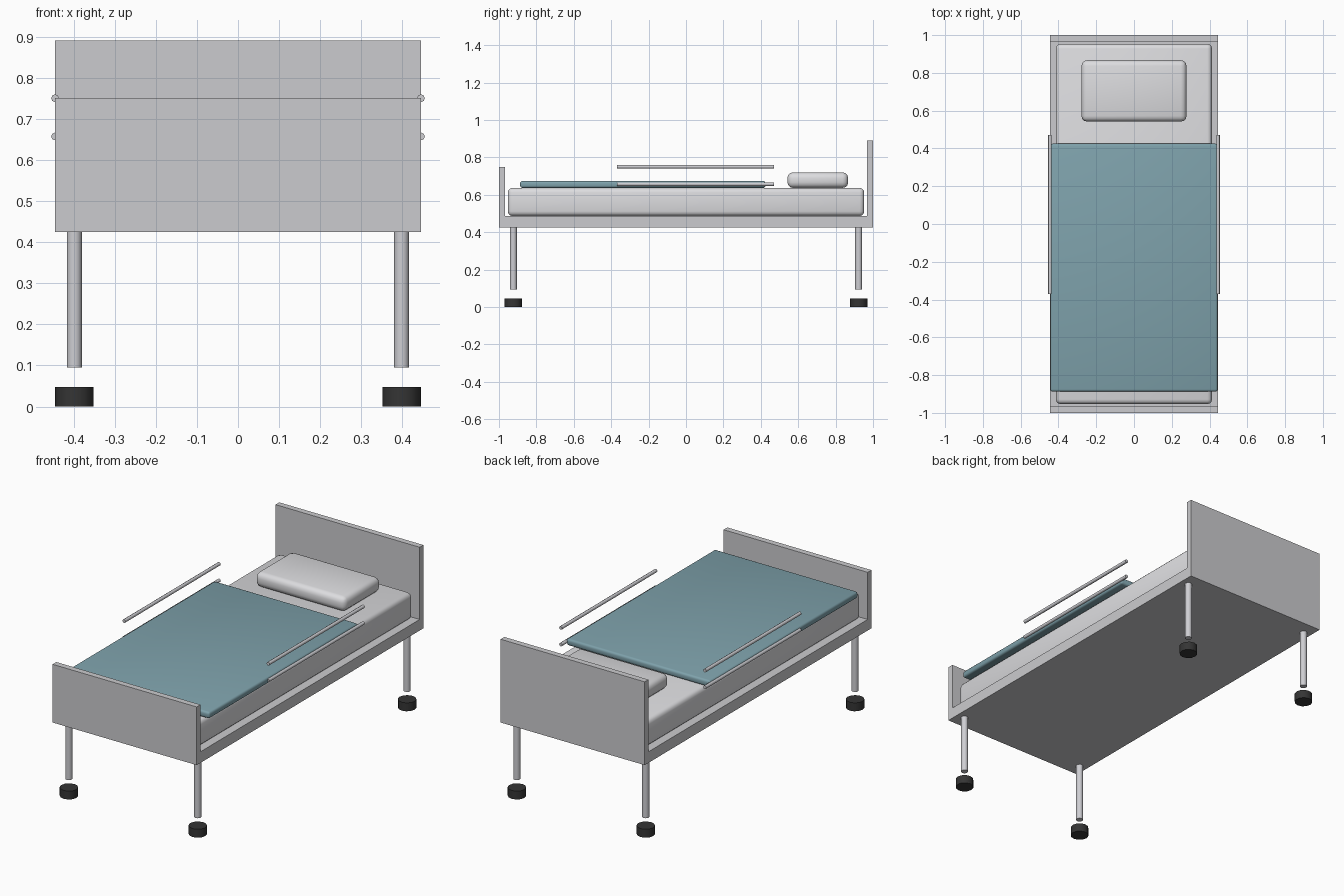
import bpy
import math

cube = bpy.data.objects.get("Cube")
if cube:
    bpy.data.objects.remove(cube, do_unlink=True)


def material(name, rgb):
    m = bpy.data.materials.new(name)
    m.use_nodes = True
    colour = (*rgb, 1)
    m.diffuse_color = colour
    m.node_tree.nodes["Principled BSDF"].inputs["Base Color"].default_value = colour
    return m


FRAME = material("frame grey", (0.60, 0.60, 0.62))
METAL = material("metal grey", (0.62, 0.62, 0.65))
LINEN = material("linen white", (0.72, 0.72, 0.74))
BLUE = material("blanket blue", (0.21, 0.36, 0.41))
RUBBER = material("rubber black", (0.035, 0.035, 0.035))


def box(name, mat, x, y, z, bevel=0):
    """Box spanning -x..x, y[0]..y[1], z[0]..z[1], with soft edges if bevel is set."""
    bpy.ops.mesh.primitive_cube_add(size=1, location=(0, sum(y) / 2, sum(z) / 2))
    ob = bpy.context.object
    ob.name = name
    ob.scale = (2 * x, y[1] - y[0], z[1] - z[0])
    bpy.ops.object.transform_apply(location=False, rotation=False, scale=True)
    ob.data.materials.append(mat)
    if bevel:
        mod = ob.modifiers.new("soft edges", "BEVEL")
        mod.width = bevel
        mod.segments = 3
        bpy.ops.object.shade_smooth()
    return ob


def rod(name, mat, radius, length, location, sides, rotation=(0, 0, 0)):
    bpy.ops.mesh.primitive_cylinder_add(vertices=sides, radius=radius, depth=length,
                                        location=location, rotation=rotation)
    ob = bpy.context.object
    ob.name = name
    ob.data.materials.append(mat)
    bpy.ops.object.shade_smooth_by_angle(angle=math.radians(50))
    return ob


# Bed frame and end boards
box("bed_base", FRAME, 0.445, (-1, 1), (0.425, 0.487))
box("headboard", FRAME, 0.445, (0.967, 1), (0.487, 0.89))
box("footboard", FRAME, 0.445, (-1, -0.967), (0.487, 0.75))

# Bedding
box("mattress", LINEN, 0.413, (-0.953, 0.953), (0.487, 0.637), 0.025)
box("pillow", LINEN, 0.278, (0.542, 0.867), (0.637, 0.72), 0.03)
box("blanket", BLUE, 0.443, (-0.887, 0.425), (0.637, 0.674), 0.012)

# Legs, castors and side rails
for side, sx in (("left", 1), ("right", -1)):
    for end, sy in (("front", -1), ("back", 1)):
        x, y = sx * 0.398, sy * 0.923
        rod(f"{end}_{side}_leg", METAL, 0.0185, 0.33, (x, y, 0.26), 12)
        rod(f"{end}_{side}_castor", RUBBER, 0.047, 0.047, (x, y, 0.0235), 12)
    for level, z in (("upper", 0.75), ("lower", 0.657)):
        rod(f"{side}_{level}_rail", METAL, 0.0095, 0.84, (sx * 0.445, 0.05, z), 8,
            (math.pi / 2, 0, 0))
